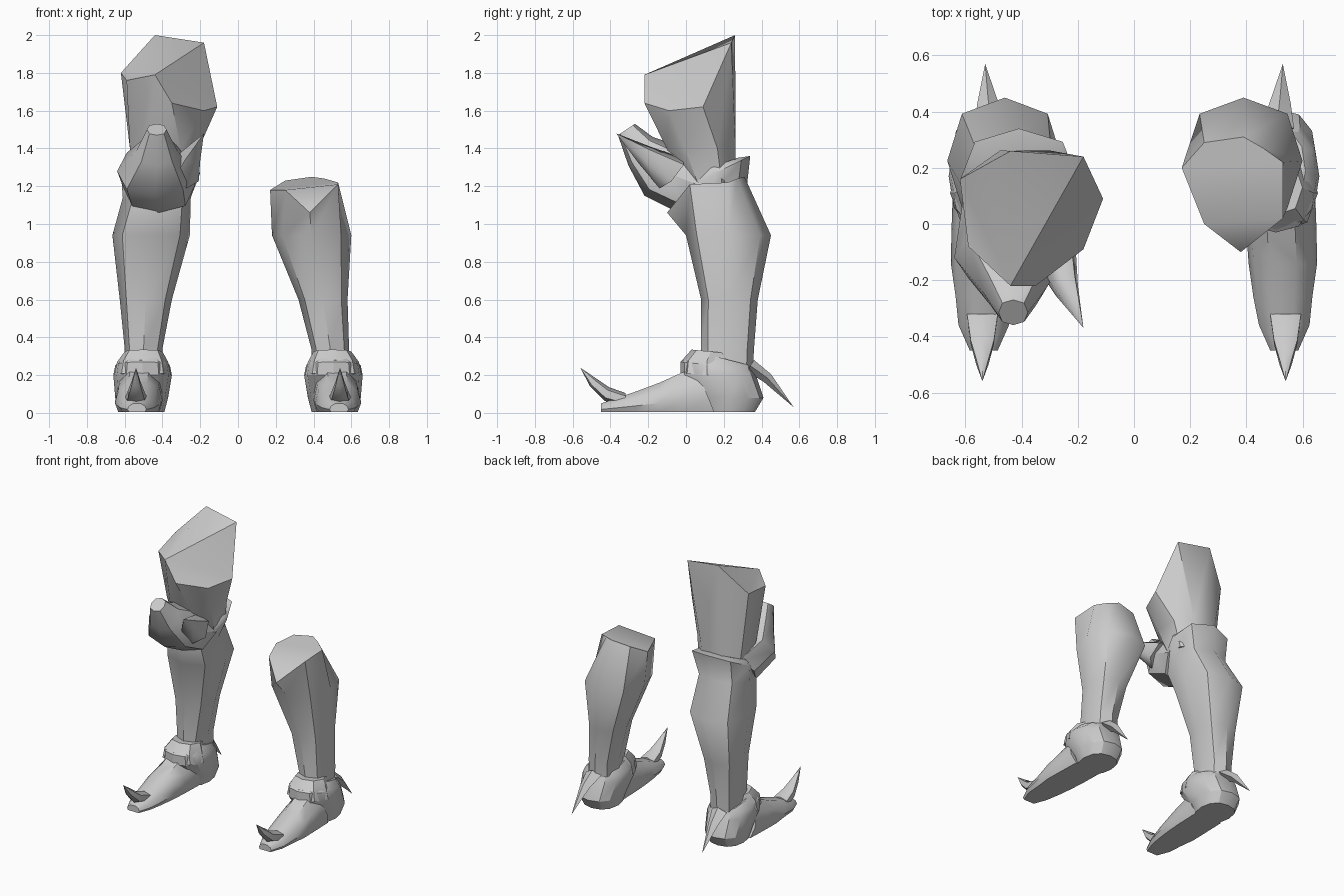
import bpy, bmesh, math
from mathutils import Vector

cube = bpy.data.objects.get("Cube")
if cube:
    bpy.data.objects.remove(cube)

steel = bpy.data.materials.new("plain grey")
steel.use_nodes = True
GREY = (0.6, 0.6, 0.6, 1)
steel.diffuse_color = GREY
steel.node_tree.nodes["Principled BSDF"].inputs["Base Color"].default_value = GREY


def ring(c, u, v, n=8, phase=-90, power=0.85):
    """Rounded-square loop around c spanned by the half axes u and v."""
    pts = []
    for i in range(n):
        a = math.radians(phase + 360 * i / n)
        co, si = math.cos(a), math.sin(a)
        co = math.copysign(abs(co) ** power, co)
        si = math.copysign(abs(si) ** power, si)
        pts.append(Vector(c) + Vector(u) * co + Vector(v) * si)
    return pts


def level(cx, cy, z, rx, ry, tilt=0, **kw):
    """Horizontal loop, rising towards the back by tilt."""
    return ring((cx, cy, z), (rx, 0, 0), (0, ry, tilt), **kw)


def loft(name, rings, caps=None, side=1, angle=40):
    """Skin the loops; caps are index tuples on the last loop."""
    bm = bmesh.new()
    rows = [[bm.verts.new((p[0] * side, p[1], p[2])) for p in r] for r in rings]
    for a, b in zip(rows, rows[1:]):
        n = max(len(a), len(b))
        for i in range(n):
            j = (i + 1) % n
            if len(b) == 1:
                bm.faces.new((a[i], a[j], b[0]))
            else:
                bm.faces.new((a[i], a[j], b[j], b[i]))
    bm.faces.new(rows[0][::-1])
    last = rows[-1]
    if len(last) > 1:
        for f in caps or [range(len(last))]:
            bm.faces.new([last[i] for i in f])
    bmesh.ops.recalc_face_normals(bm, faces=bm.faces)
    me = bpy.data.meshes.new(name)
    bm.to_mesh(me)
    bm.free()
    me.materials.append(steel)
    ob = bpy.data.objects.new(name, me)
    bpy.context.collection.objects.link(ob)
    bpy.ops.object.select_all(action="DESELECT")
    ob.select_set(True)
    bpy.context.view_layer.objects.active = ob
    bpy.ops.object.shade_smooth_by_angle(angle=math.radians(angle))
    return ob


def arch(cx, y, w, h, lean=0):
    """Flat-soled shoe section; lean pushes the top forward."""
    prof = [(-.85, 0), (-1, .3), (-.85, .7), (-.4, 1), (.4, 1), (.85, .7), (1, .3), (.85, 0)]
    return [Vector((cx + w * a, y - lean * b, .005 + h * b)) for a, b in prof]


# Armoured shoes, mirrored
for side, label in ((1, "left"), (-1, "right")):
    loft(label + "_shoe", [
        arch(.52, .15, .125, .24, .1), arch(.525, -.02, .125, .2, .02),
        arch(.53, -.14, .122, .155), arch(.53, -.26, .105, .11),
        arch(.535, -.36, .09, .075), arch(.535, -.45, .05, .045)], side=side)
    # Ankle guard
    loft(label + "_ankle_guard", [
        level(.51, .23, .005, .12, .135, n=12),
        level(.51, .235, .08, .14, .175, n=12),
        level(.505, .17, .2, .155, .2, n=12),
        level(.505, .16, .25, .145, .19, -.02, n=12),
        level(.5, .19, .29, .11, .155, -.04, n=12)], side=side, angle=30)
    # Raised collar over the instep
    loft(label + "_instep_collar", [
        level(.505, .11, .2, .15, .14, -.01), level(.505, .11, .27, .135, .13, -.01),
        level(.5, .13, .325, .1, .1, -.01)], side=side, angle=30)
    # Curled toe claw
    loft(label + "_toe_claw", [
        ring((.54, -.32, .07), (.062, 0, 0), (0, 0, .035), n=6),
        ring((.54, -.42, .1), (.047, 0, 0), (0, .012, .036), n=6),
        ring((.54, -.49, .16), (.025, 0, 0), (0, .018, .02), n=6),
        [Vector((.54, -.56, .24))]], side=side, angle=50)
    # Heel spur
    loft(label + "_heel_spur", [
        ring((.51, .34, .25), (.06, 0, 0), (0, .02, .03), n=4),
        ring((.52, .43, .185), (.038, 0, 0), (0, .02, .02), n=4),
        [Vector((.53, .57, .03))]], side=side, angle=30)

# Left shin, ending in a slanted cut
cut = [(.38, -.1, 1.06), (.53, .02, 1.21), (.53, .22, 1.22), (.46, .27, 1.24),
       (.39, .31, 1.25), (.25, .29, 1.23), (.17, .2, 1.18), (.25, 0, 1.18)]
loft("left_shin", [
    level(.49, .22, .24, .1, .135), level(.488, .22, .34, .1, .14),
    level(.45, .23, .6, .13, .15), level(.39, .225, .94, .21, .225), cut],
    caps=[(0, 1, 7), (1, 2, 3, 4, 5, 6, 7)], angle=45)

# Right shin with a flared rim behind the knee
loft("right_shin", [
    level(-.5, .22, .24, .1, .135), level(-.5, .22, .34, .1, .14),
    level(-.488, .23, .6, .138, .15), level(-.46, .225, .94, .205, .225),
    level(-.43, .13, 1.14, .18, .19, .04),
    level(-.41, .155, 1.27, .21, .185, .09),
    level(-.4, .14, 1.3, .18, .13, .05)], angle=45)

# Right thigh with a slanted, faceted end
stump = [(-.44, -.22, 1.79), (-.35, -.22, 1.64), (-.18, -.09, 1.6), (-.11, .09, 1.62),
         (-.18, .24, 1.96), (-.44, .26, 2), (-.62, .16, 1.8), (-.59, -.08, 1.76)]
loft("right_thigh", [
    level(-.4, .13, 1.2, .17, .14, phase=-112.5),
    level(-.39, .08, 1.4, .195, .195, phase=-112.5), stump],
    caps=[(0, 4, 5), (0, 5, 6), (0, 6, 7), (0, 3, 4), (0, 1, 2, 3)], angle=45)

# Knee guard tapering up to a blunt knob
loft("knee_guard", [
    ring((-.42, .08, 1.2), (.19, 0, 0), (0, .12, .14)),
    ring((-.44, -.12, 1.28), (.2, 0, 0), (0, .1, .13)),
    ring((-.43, -.24, 1.385), (.11, 0, 0), (0, .065, .075)),
    ring((-.43, -.315, 1.5), (.052, 0, 0), (0, .045, .03), n=8)], angle=42)

# Spike on the inner side of the knee
loft("knee_spike", [
    ring((-.29, -.08, 1.27), (.08, .04, 0), (-.02, .06, .08), n=6),
    ring((-.245, -.22, 1.365), (.045, .02, 0), (-.01, .03, .045), n=6),
    [Vector((-.18, -.37, 1.48))]], angle=60)
